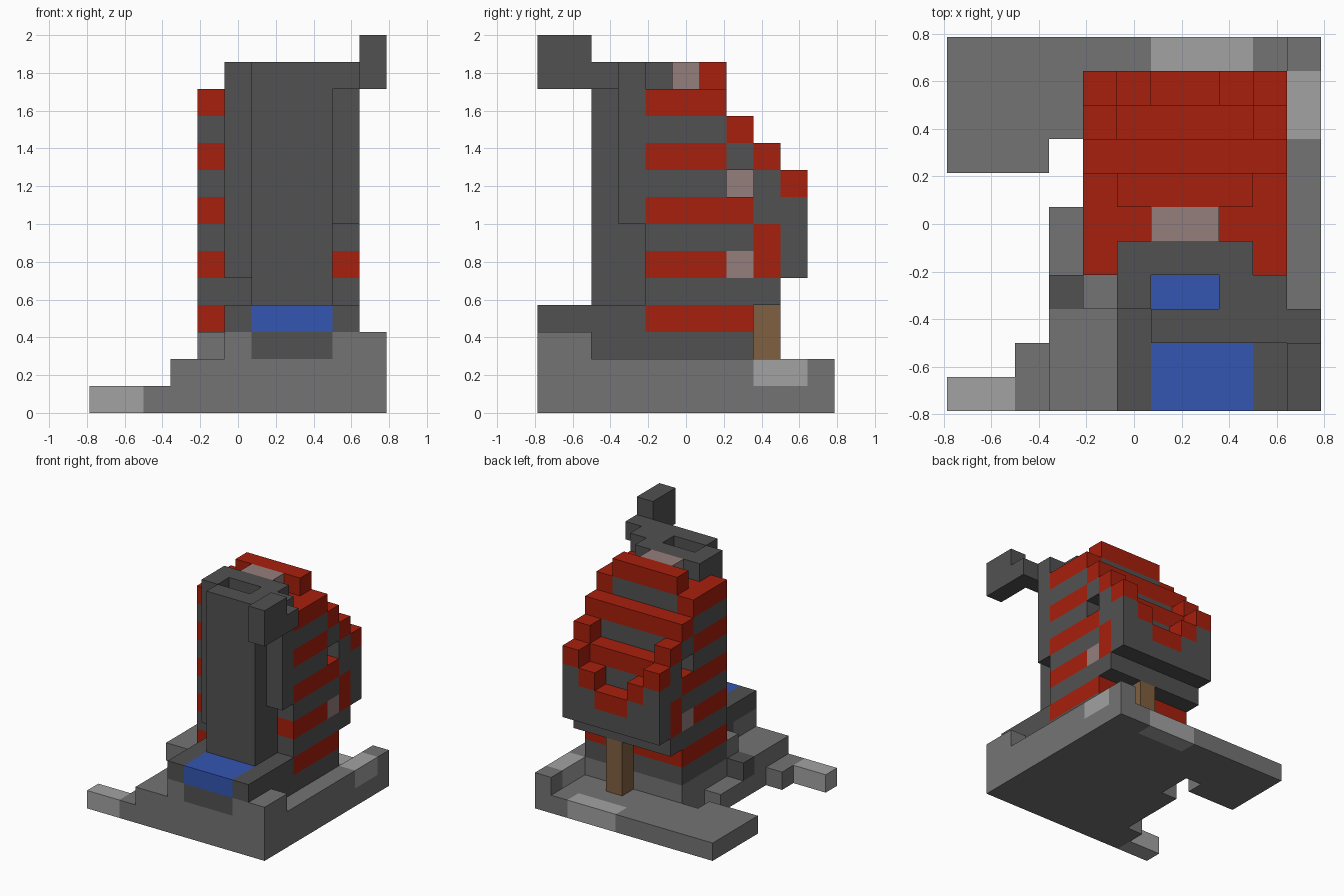
import bpy, bmesh
from mathutils import Vector

cube = bpy.data.objects.get("Cube")
if cube:
    bpy.data.objects.remove(cube, do_unlink=True)

U = 1 / 7                      # edge of one block
COLOURS = {
    "dark_stone": (0.083, 0.083, 0.083),
    "grey_stone": (0.175, 0.175, 0.175),
    "light_stone": (0.36, 0.36, 0.36),
    "red": (0.39, 0.014, 0.004),
    "blue": (0.034, 0.093, 0.45),
    "brown": (0.216, 0.117, 0.051),
    "pink": (0.30, 0.21, 0.205),
}
NAMES = list(COLOURS)
MATS = []
for name, rgb in COLOURS.items():
    m = bpy.data.materials.new(name)
    m.use_nodes = True
    m.diffuse_color = (*rgb, 1)
    bsdf = m.node_tree.nodes["Principled BSDF"]
    bsdf.inputs["Base Color"].default_value = (*rgb, 1)
    bsdf.inputs["Roughness"].default_value = 0.9
    MATS.append(m)

cells = {}


def fill(part, colour, x, y, z):
    """Fill a range of blocks; a later fill replaces an earlier one."""
    for i in range(*x):
        for j in range(*y):
            for k in range(*z):
                cells[i, j, k] = (part, NAMES.index(colour))


def carve(x, y, z):
    for i in range(*x):
        for j in range(*y):
            for k in range(*z):
                cells.pop((i, j, k), None)


def both(part, colour, x, y, z):
    """Fill on both sides of the tower's middle plane."""
    fill(part, colour, x, y, z)
    fill(part, colour, (14 - x[1], 14 - x[0]), y, z)


# Stepped base with side arm, rear terrace and left rim
G = "grey_stone"
fill("base", G, (3, 11), (0, 3), (0, 2))
fill("base", G, (4, 11), (3, 8), (0, 2))
fill("base", G, (3, 4), (3, 6), (0, 1))
fill("base", G, (2, 3), (0, 2), (0, 1))
fill("base", G, (5, 11), (0, 2), (2, 3))
fill("base", G, (4, 5), (3, 4), (2, 3))
fill("base", "dark_stone", (3, 4), (3, 4), (1, 2))
fill("base", "dark_stone", (6, 9), (0, 1), (2, 3))
fill("front_arm", "light_stone", (0, 2), (0, 1), (0, 1))
fill("rear_terrace", G, (0, 10), (8, 11), (0, 1))
fill("rear_terrace", G, (0, 3), (7, 8), (0, 1))
fill("rear_terrace", "light_stone", (6, 9), (10, 11), (0, 1))
fill("left_rim", G, (10, 11), (8, 11), (0, 2))
fill("left_rim", "light_stone", (10, 11), (8, 10), (1, 2))

# Tower body in alternating bands
D = "dark_stone"
fill("tower", D, (5, 10), (2, 8), (2, 3))
fill("tower", D, (4, 5), (4, 8), (2, 3))
DEPTH = [8, 9, 9, 9, 9, 9, 9, 8, 7]
for n, back in enumerate(DEPTH):
    k = 3 + n
    fill("tower", "red" if k % 2 else D, (4, 10), (4, back), (k, k + 1))
both("tower", D, (4, 5), (8, 9), (7, 8))
both("tower", "red", (4, 5), (8, 9), (6, 7))
both("tower", "pink", (4, 5), (7, 8), (5, 6))
fill("tower", D, (5, 9), (8, 9), (6, 8))
fill("tower", D, (5, 9), (6, 7), (11, 12))

# Stepped red back
fill("stepped_back", "red", (4, 10), (7, 8), (10, 11))
fill("stepped_back", D, (4, 10), (7, 8), (9, 10))
carve((5, 9), (8, 9), (9, 10))
fill("stepped_back", "red", (5, 9), (8, 9), (8, 9))
fill("stepped_back", "red", (5, 9), (6, 7), (12, 13))

# Rear balcony with a red stepped rail
fill("balcony", D, (4, 10), (9, 10), (5, 6))
both("balcony", D, (4, 5), (9, 10), (6, 8))
both("balcony", "red", (4, 5), (9, 10), (8, 9))
both("balcony", D, (5, 6), (9, 10), (6, 7))
both("balcony", "red", (5, 6), (9, 10), (7, 8))
fill("balcony", "red", (6, 8), (9, 10), (6, 7))

# Pink window recesses
for side, inner in ((4, 5), (9, 8)):
    carve((side, side + 1), (7, 8), (8, 9))
    fill("window", "pink", (inner, inner + 1), (7, 8), (8, 9))

# Front ledge and pool
fill("front_ledge", D, (5, 10), (0, 4), (3, 4))
fill("pool", "blue", (6, 9), (0, 2), (3, 4))

# Chimney with side bars, hook and a shaft down to water
fill("chimney", D, (6, 9), (2, 4), (4, 13))
fill("chimney", D, (5, 9), (4, 5), (12, 13))
fill("chimney", D, (5, 6), (3, 4), (5, 13))
fill("chimney", D, (9, 10), (3, 4), (7, 13))
fill("hook", D, (9, 11), (2, 3), (12, 13))
fill("hook", D, (10, 11), (0, 2), (12, 14))
carve((6, 8), (3, 4), (4, 13))
fill("shaft_water", "blue", (6, 8), (3, 4), (3, 4))

# Roof plate and rear post
fill("roof_plate", "pink", (6, 8), (5, 6), (12, 13))
fill("rear_post", "brown", (7, 8), (8, 9), (1, 4))


def build(part):
    """Make one object from the exposed block faces of a part."""
    bm = bmesh.new()
    for cell, (owner, colour) in cells.items():
        if owner != part:
            continue
        c = Vector(cell) + Vector((0.5, 0.5, 0.5))
        for axis in range(3):
            for sign in (-1, 1):
                n = Vector((0, 0, 0))
                n[axis] = sign
                if tuple(int(a + b) for a, b in zip(cell, n)) in cells:
                    continue
                u = Vector((0, 0, 0))
                u[(axis + 1) % 3] = 0.5
                v = n.cross(u)
                ring = (-u - v, u - v, u + v, v - u)
                pts = [c + n * 0.5 + r - Vector((5.5, 5.5, 0)) for r in ring]
                f = bm.faces.new([bm.verts.new(p * U) for p in pts])
                f.material_index = colour
    bmesh.ops.remove_doubles(bm, verts=bm.verts, dist=0.001)
    bmesh.ops.dissolve_limit(bm, angle_limit=0.01, verts=bm.verts,
                             edges=bm.edges, delimit={'MATERIAL'})
    me = bpy.data.meshes.new(part)
    bm.to_mesh(me)
    bm.free()
    for m in MATS:
        me.materials.append(m)
    bpy.context.collection.objects.link(bpy.data.objects.new(part, me))


for part in sorted({owner for owner, _ in cells.values()}):
    build(part)
